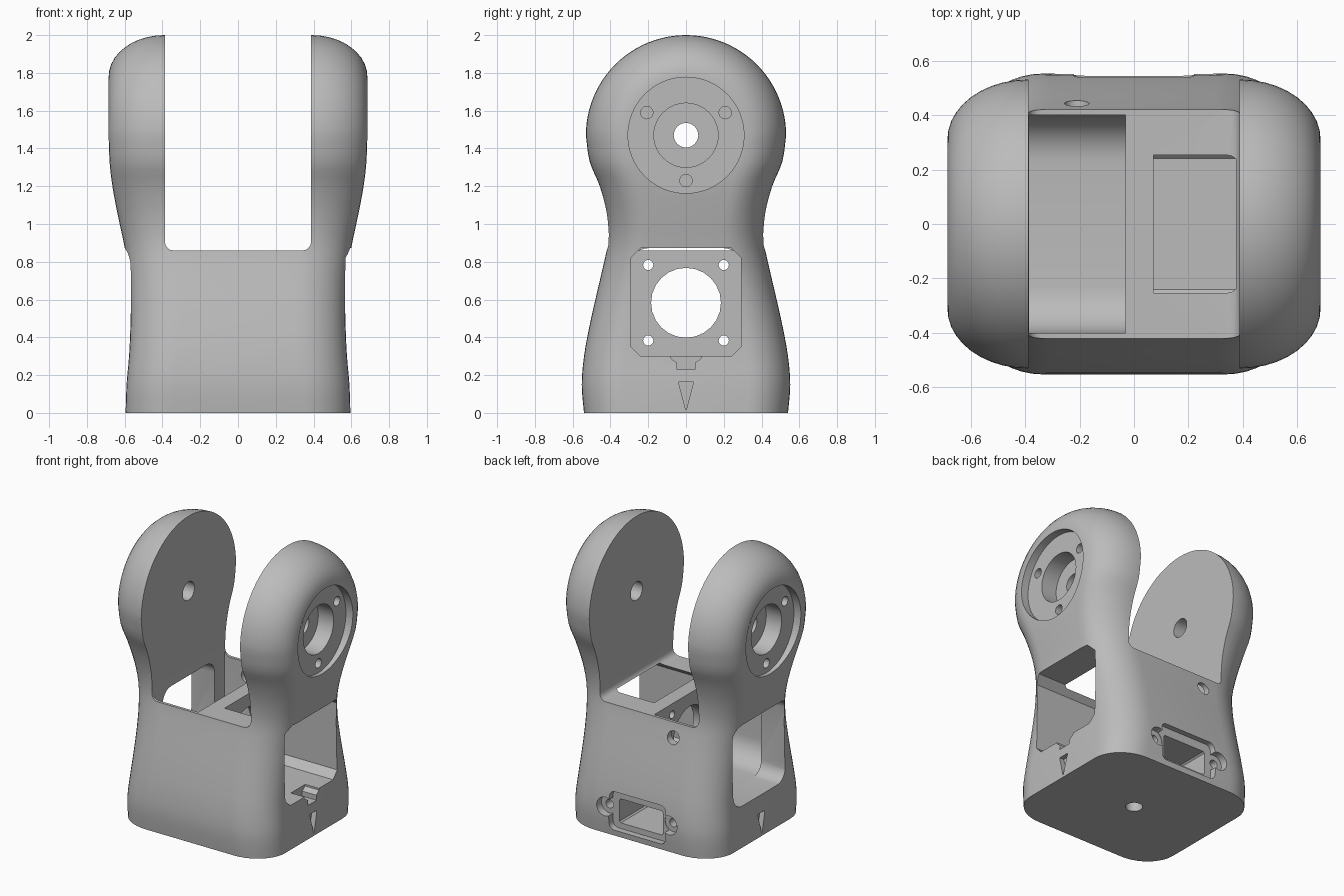
import bpy, bmesh, math
from mathutils import Vector

old = bpy.data.objects.get("Cube")
if old:
    bpy.data.objects.remove(old, do_unlink=True)

gray = bpy.data.materials.new("light_gray")
gray.use_nodes = True
gray.diffuse_color = (0.5, 0.5, 0.5, 1)
gray.node_tree.nodes["Principled BSDF"].inputs["Base Color"].default_value = (0.5, 0.5, 0.5, 1)

AXLE = 1.47  # height of the joint axis


def to_object(name, bm):
    bmesh.ops.recalc_face_normals(bm, faces=bm.faces)
    mesh = bpy.data.meshes.new(name)
    bm.to_mesh(mesh)
    bm.free()
    mesh.materials.append(gray)
    obj = bpy.data.objects.new(name, mesh)
    bpy.context.collection.objects.link(obj)
    return obj


def rounded_rect(u0, u1, v0, v1, ru, rv=None, seg=4):
    """Rectangle with elliptical corners; seg=1 gives chamfers."""
    rv = rv or ru
    points = []
    corners = ((u1 - ru, v1 - rv), (u0 + ru, v1 - rv), (u0 + ru, v0 + rv), (u1 - ru, v0 + rv))
    for k, (cu, cv) in enumerate(corners):
        for i in range(seg + 1):
            a = math.pi / 2 * (k + i / seg)
            points.append((cu + ru * math.cos(a), cv + rv * math.sin(a)))
    return points


def circle(u, v, r, n=32):
    return [(u + r * math.cos(math.tau * i / n), v + r * math.sin(math.tau * i / n)) for i in range(n)]


def spline(rows, steps):
    """Smooth interpolation through the rows."""
    rows = [Vector(r) for r in rows]
    out = []
    for i in range(len(rows) - 1):
        p0, p1, p2, p3 = (rows[min(max(j, 0), len(rows) - 1)] for j in range(i - 1, i + 3))
        for s in range(steps):
            t = s / steps
            out.append(p1 + t * 0.5 * (p2 - p0) + t * t * (p0 - 2.5 * p1 + 2 * p2 - 0.5 * p3)
                       + t ** 3 * (1.5 * (p1 - p2) + 0.5 * (p3 - p0)))
    return out + [rows[-1]]


# Body: rounded sections lofted up to the axle, then turned about it
profile = [(0, 0.595, 0.54), (0.15, 0.59, 0.552), (0.3, 0.577, 0.54), (0.45, 0.57, 0.513),
           (0.6, 0.57, 0.48), (0.75, 0.58, 0.445), (0.9, 0.605, 0.415), (1.05, 0.637, 0.42),
           (1.2, 0.665, 0.457), (1.33, 0.68, 0.51), (AXLE, 0.685, 0.53)]
rings = []
for z, hx, hy in spline(profile, 3):
    t = z / AXLE
    section = rounded_rect(-hx, hx, -hy, hy, 0.25 + 0.045 * t, 0.22, 10)
    rings.append([(x, y, z) for x, y in section])
for i in range(1, 25):
    a = math.pi / 2 * i / 24
    rings.append([(x, y * math.cos(a), AXLE + abs(y) * math.sin(a)) for x, y in section])
bm = bmesh.new()
grid = [[bm.verts.new(p) for p in ring] for ring in rings]
for low, high in zip(grid, grid[1:]):
    for i in range(len(low)):
        j = (i + 1) % len(low)
        bm.faces.new((low[i], low[j], high[j], high[i]))
bm.faces.new(grid[0])
bmesh.ops.remove_doubles(bm, verts=bm.verts, dist=1e-5)
# the crown closes on itself, so drop any doubled sheet
bmesh.ops.dissolve_degenerate(bm, edges=bm.edges, dist=1e-5)
body = to_object("joint_bracket", bm)


def cut(outline, axis, lo, hi):
    """Extrude the outline along an axis and subtract it from the body."""
    place = {"x": lambda u, v, w: (w, u, v),
             "y": lambda u, v, w: (u, w, v),
             "z": lambda u, v, w: (u, v, w)}[axis]
    bm = bmesh.new()
    a = [bm.verts.new(place(u, v, lo)) for u, v in outline]
    b = [bm.verts.new(place(u, v, hi)) for u, v in outline]
    bm.faces.new(a)
    bm.faces.new(b)
    for i in range(len(a)):
        j = (i + 1) % len(a)
        bm.faces.new((a[i], a[j], b[j], b[i]))
    cutter = to_object("cutter", bm)
    cutter.hide_render = True
    bpy.context.view_layer.objects.active = body
    mod = body.modifiers.new("cut", "BOOLEAN")
    mod.operation = "DIFFERENCE"
    mod.solver = "EXACT"
    mod.object = cutter
    bpy.ops.object.modifier_apply(modifier=mod.name)
    bpy.data.objects.remove(cutter, do_unlink=True)


# Gap between the two arms
cut(rounded_rect(-0.387, 0.387, 0.86, 2.3, 0.045), "y", -1, 1)

# Servo pocket: chamfered window on the left side
cut(rounded_rect(-0.29, 0.29, 0.3, 0.873, 0.05, seg=1), "x", 0.072, 0.9)

# Deep pit on the right, with a rounded window to the outside
cut(rounded_rect(-0.4, 0.4, 0.28, 1.3, 0.17, seg=8), "x", -0.386, -0.032)
cut(rounded_rect(-0.29, 0.29, 0.281, 0.872, 0.09, seg=6), "x", -0.9, -0.3)

# Mounting wall: large bore and four screw holes
cut(circle(0, 0.583, 0.185, 24), "x", -0.1, 0.2)
for y in (-0.2, 0.2):
    for z in (0.383, 0.783):
        cut(circle(y, z, 0.027, 16), "x", -0.1, 0.2)

# Hub recesses, bolt holes and arrow marks, same on both sides
for side in (-1, 1):
    def side_cut(outline, inner, outer):
        cut(outline, "x", *sorted((side * inner, side * outer)))

    side_cut(circle(0, AXLE, 0.307, 64), 0.63, 0.8)
    side_cut(circle(0, AXLE, 0.17, 40), 0.51, 0.8)
    side_cut(circle(0, AXLE, 0.065), 0.3, 0.8)
    for degrees in (30, 150, 270):
        a = math.radians(degrees)
        side_cut(circle(0.24 * math.cos(a), AXLE + 0.24 * math.sin(a), 0.033, 20), 0.52, 0.8)
    side_cut([(-0.04, 0.163), (0, 0.012), (0.04, 0.163)], 0.555, 0.8)

# Cable notch below the left window
cut([(-0.08, 0.32), (-0.08, 0.288), (-0.047, 0.265), (-0.047, 0.23),
     (0.047, 0.23), (0.047, 0.265), (0.08, 0.288), (0.08, 0.32)], "x", 0.47, 0.8)

# Rear connector: recess, ears, screw holes and socket
cut(rounded_rect(-0.22, 0.22, 0.04, 0.31, 0.04), "y", 0.5, 0.8)
for x in (-0.25, 0.25):
    cut(circle(x, 0.19, 0.065, 24), "y", 0.497, 0.8)
    cut(circle(x, 0.19, 0.03, 16), "y", 0.38, 0.8)
cut(rounded_rect(-0.17, 0.17, 0.08, 0.25, 0.01, seg=1), "y", 0.2, 0.8)

# Rear cable hole and base hole
cut(circle(-0.21, 0.76, 0.045, 24), "y", 0.3, 0.8)
cut(circle(0, 0, 0.055, 24), "z", -0.2, 0.12)

# Smooth shading with crisp edges
bpy.ops.object.select_all(action="DESELECT")
body.select_set(True)
bpy.context.view_layer.objects.active = body
bpy.ops.object.shade_smooth_by_angle(angle=math.radians(30))
